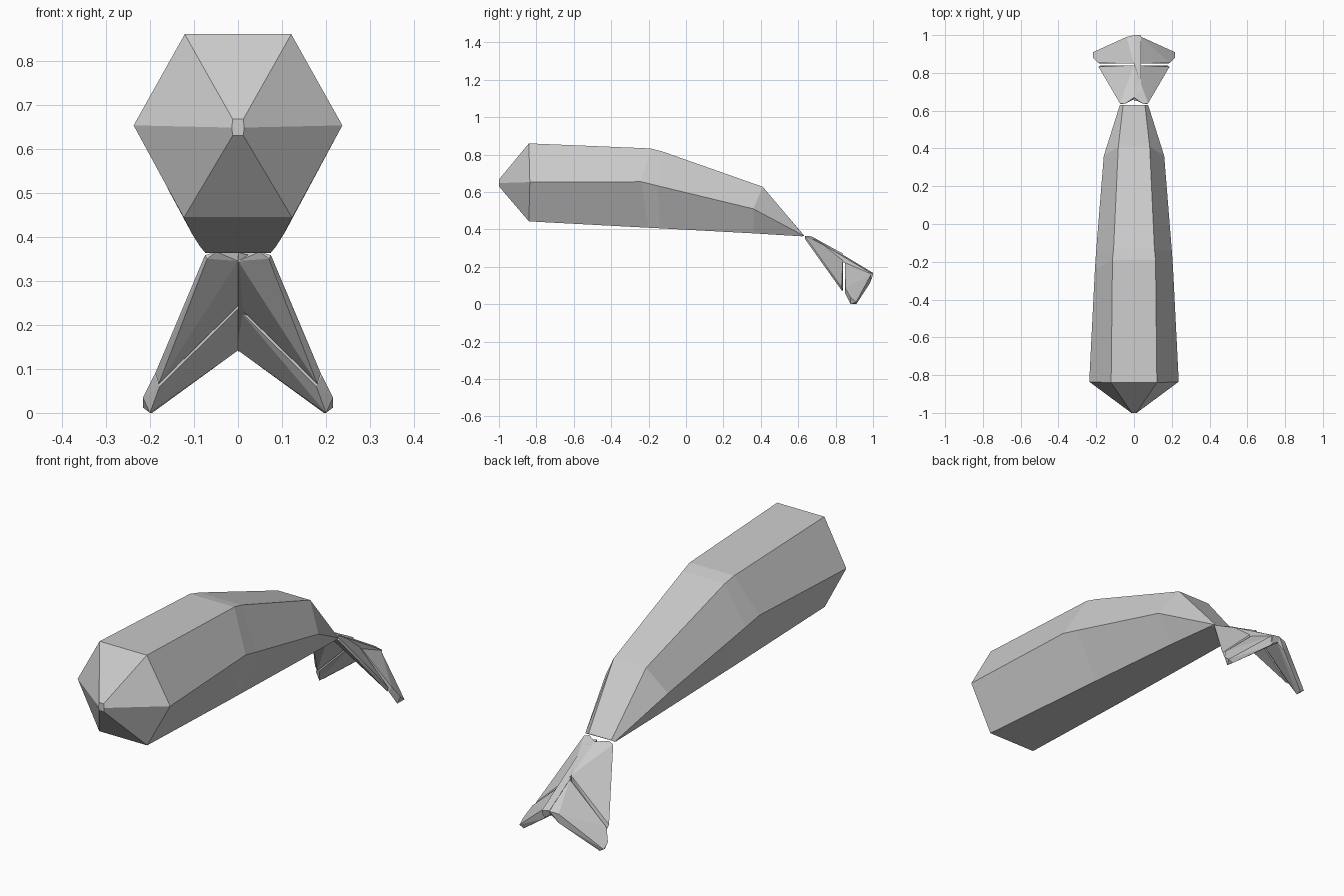
import bpy, bmesh

if "Cube" in bpy.data.objects:
    bpy.data.objects.remove(bpy.data.objects["Cube"])


def make_object(name, bm):
    bmesh.ops.recalc_face_normals(bm, faces=bm.faces[:])
    mesh = bpy.data.meshes.new(name)
    bm.to_mesh(mesh)
    bm.free()
    obj = bpy.data.objects.new(name, mesh)
    bpy.context.collection.objects.link(obj)
    return obj


def hull(name, points, side=1):
    bm = bmesh.new()
    for x, y, z in points:
        bm.verts.new((side * x, y, z))
    bmesh.ops.convex_hull(bm, input=bm.verts[:])
    return make_object(name, bm)


# Body: six-sided rings from nose to tail; each gives (half width, y, z)
# for the back edge, the flank edge and the belly edge
rings = [
    ((.012, -1.0, .667), (.014, -1.0, .648), (.012, -1.0, .63)),
    ((.121, -.84, .86), (.237, -.835, .653), (.123, -.84, .443)),
    ((.114, -.19, .833), (.207, -.24, .655), (.106, -.20, .409)),
    ((.108, -.13, .818), (.201, -.15, .633), (.104, -.14, .406)),
    ((.083, .41, .628), (.160, .36, .51), (.087, .36, .379)),
    ((.058, .63, .369), (.075, .63, .366), (.074, .62, .363)),
]
bm = bmesh.new()
loops = []
for back, flank, belly in rings:
    right = [back, flank, belly]
    left = [(-x, y, z) for x, y, z in reversed(right)]
    loops.append([bm.verts.new(p) for p in right + left])
for a, b in zip(loops, loops[1:]):
    for i in range(6):
        j = (i + 1) % 6
        bm.faces.new((a[i], a[j], b[j], b[i]))
bm.faces.new(loops[0])
bm.faces.new(loops[-1])
make_object("body", bm)

# Tail fluke: front and rear panel on each side with a narrow seam between
front_panel = [
    (0, .67, .363), (.05, .635, .366), (.075, .64, .358),
    (.188, .832, .09), (0, .84, .27),
    (0, .66, .345), (.07, .635, .35), (.18, .838, .066), (0, .838, .243),
]
rear_panel = [
    (0, .85, .256), (.19, .852, .086), (.216, .88, .035), (.216, .91, .012),
    (.04, .99, .16), (0, 1.0, .166),
    (0, .85, .236), (.178, .85, .06), (.2, .88, 0), (.195, .91, 0),
    (.04, .985, .115), (0, .985, .142),
]
for side, label in ((1, "right"), (-1, "left")):
    hull("fluke_front_" + label, front_panel, side)
    hull("fluke_rear_" + label, rear_panel, side)

# Ridge joining the two flukes
hull("fluke_ridge", [
    (x, y, z - d) for x, d in ((0, 0), (.038, .008))
    for y, z in ((.65, .364), (.69, .353), (1.0, .168), (.992, .14), (.66, .343))
])
